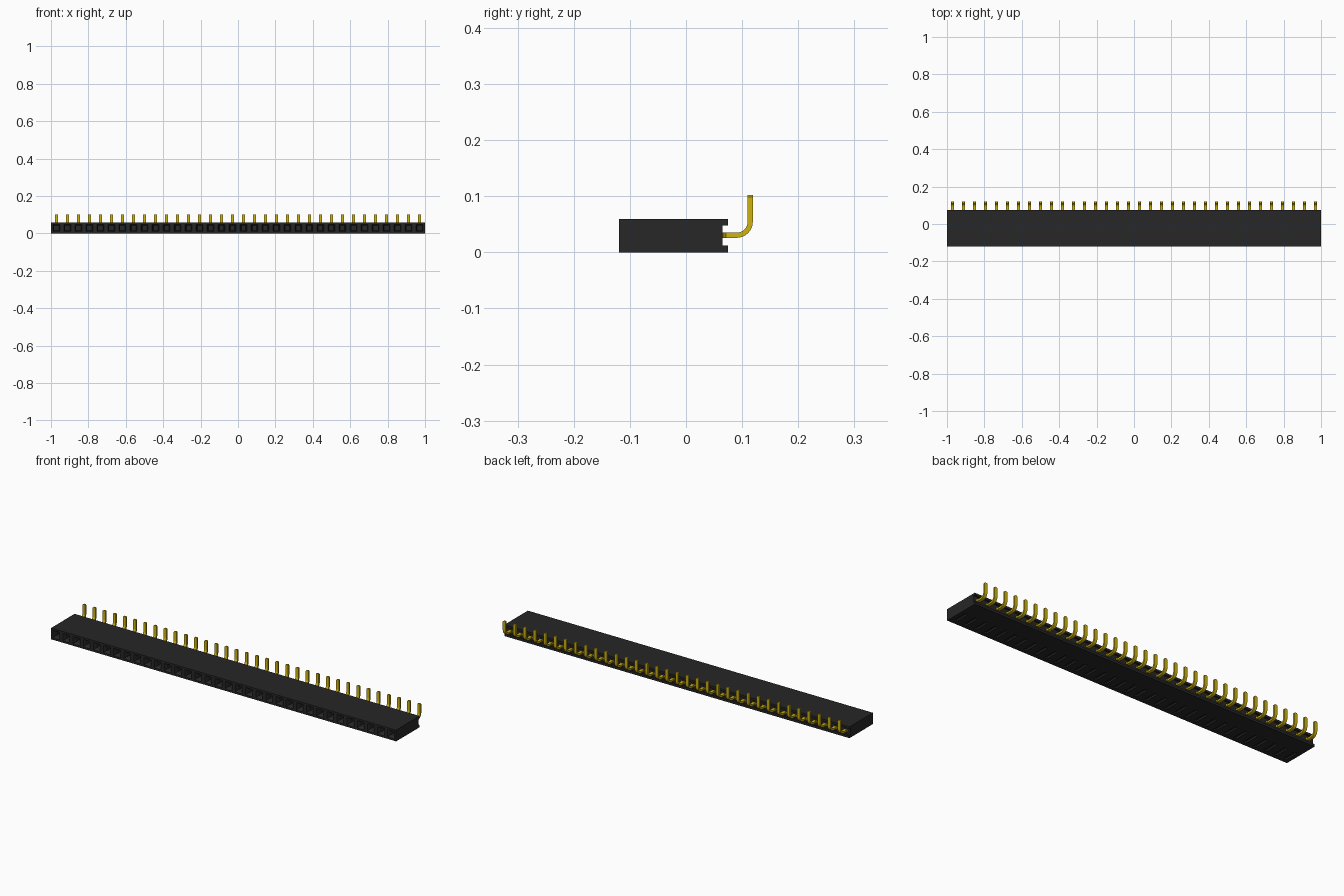
import bpy, bmesh, math

cube = bpy.data.objects.get("Cube")
if cube:
    bpy.data.objects.remove(cube, do_unlink=True)

COUNT = 34
PITCH = 2.0 / COUNT


def material(name, color):
    m = bpy.data.materials.new(name)
    m.use_nodes = True
    m.diffuse_color = color
    bsdf = next(n for n in m.node_tree.nodes if n.type == 'BSDF_PRINCIPLED')
    bsdf.inputs["Base Color"].default_value = color
    return m


def finish(bm, name, mat):
    bmesh.ops.recalc_face_normals(bm, faces=bm.faces)
    me = bpy.data.meshes.new(name)
    bm.to_mesh(me)
    bm.free()
    me.materials.append(mat)
    ob = bpy.data.objects.new(name, me)
    bpy.context.collection.objects.link(ob)
    return ob


def loft(bm, rings):
    """Join equal rings of points and cap both ends."""
    vs = [[bm.verts.new(p) for p in r] for r in rings]
    n = len(vs[0])
    for a, b in zip(vs, vs[1:]):
        for i in range(n):
            j = (i + 1) % n
            bm.faces.new((a[i], a[j], b[j], b[i]))
    bm.faces.new(vs[0])
    bm.faces.new(vs[-1])


def sink(bm, faces, steps):
    """Inset each face in turn by (thickness, depth) steps."""
    for thickness, depth in steps:
        bmesh.ops.inset_individual(bm, faces=faces, thickness=thickness,
                                   depth=depth, use_even_offset=True)


black = material("black plastic", (0.020, 0.020, 0.020, 1))
gold = material("gold metal", (0.62, 0.45, 0.005, 1))

# Housing: side profile with a channel along the back, one section per socket
profile = [(-0.119, 0), (0.0, 0), (0.075, 0), (0.075, 0.012), (0.065, 0.012),
           (0.065, 0.048), (0.075, 0.048), (0.075, 0.059), (-0.119, 0.059)]
bm = bmesh.new()
loft(bm, [[(-1 + k * PITCH, y, z) for y, z in profile] for k in range(COUNT + 1)])
bmesh.ops.recalc_face_normals(bm, faces=bm.faces)
cells = [f for f in bm.faces if f.normal.y < -0.9]
undersides = [f for f in bm.faces
              if f.normal.z < -0.9 and f.calc_center_median().y < 0]

# Sockets: flat rim, sloped lead-in, then a deep square hole
sink(bm, cells, ((0.010, 0), (0.007, -0.012), (0.0005, -0.11)))

# Narrow slots under each socket
sink(bm, undersides, ((0.021, 0), (0.0005, -0.008)))
finish(bm, "housing", black)

# Pins: strip with a flared base, bending upward to a tapered tip
HALF_T, HALF_W, RADIUS = 0.0046, 0.0082, 0.024
CY, CZ = 0.0905, 0.0545
path = [(0.06, CZ - RADIUS, 0, 0.0125), (0.066, CZ - RADIUS, 0, 0.0125),
        (0.071, CZ - RADIUS, 0, HALF_W)]
for k in range(9):
    a = math.pi / 2 * k / 8
    path.append((CY + RADIUS * math.sin(a), CZ - RADIUS * math.cos(a), a, HALF_W))
path.append((CY + RADIUS, 0.099, math.pi / 2, HALF_W))
path.append((CY + RADIUS, 0.102, math.pi / 2, HALF_W * 0.6))

rings = []
for y, z, a, w in path:
    dy, dz = -math.sin(a) * HALF_T, math.cos(a) * HALF_T
    rings.append([(-w, y + dy, z + dz), (w, y + dy, z + dz),
                  (w, y - dy, z - dz), (-w, y - dy, z - dz)])
bm = bmesh.new()
loft(bm, rings)
pins = finish(bm, "pins", gold)
pins.location.x = -1 + PITCH / 2

# Repeat the pin along the row
row = pins.modifiers.new("row", 'ARRAY')
row.count = COUNT
row.use_relative_offset = False
row.use_constant_offset = True
row.constant_offset_displace = (PITCH, 0, 0)

# Smooth the bend, keep the strip edges sharp
bpy.ops.object.select_all(action='DESELECT')
pins.select_set(True)
bpy.context.view_layer.objects.active = pins
bpy.ops.object.shade_smooth_by_angle(angle=math.radians(30))
